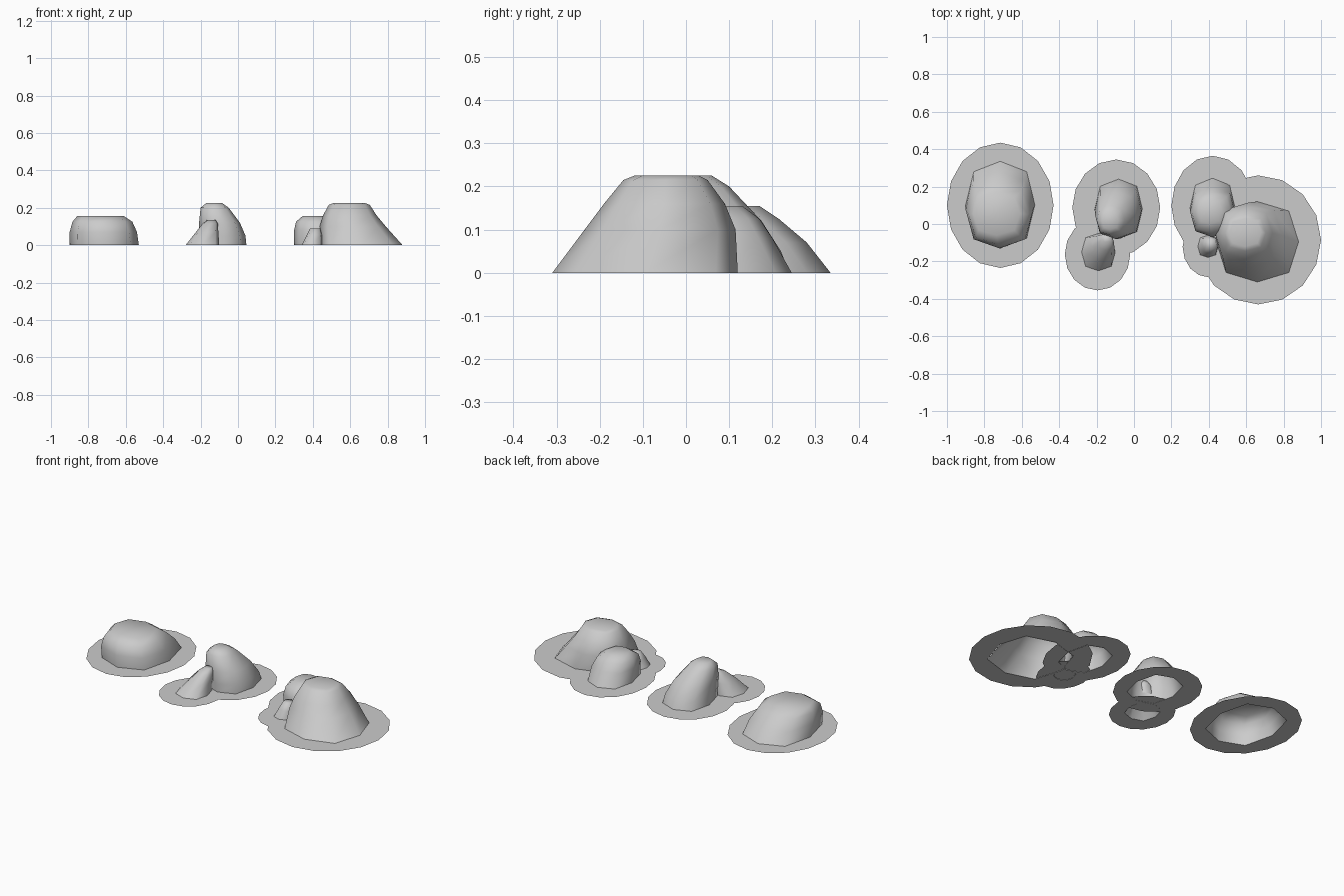
import bpy, bmesh, math

if "Cube" in bpy.data.objects:
    bpy.data.objects.remove(bpy.data.objects["Cube"])


def outline(box, n, bulge=1.0):
    """Polygon with n corners filling the box (x0, x1, y0, y1)."""
    x0, x1, y0, y1 = box
    pts = []
    for i in range(n):
        a = math.pi / 2 + 2 * math.pi * i / n
        k = bulge if i % 2 else 1.0
        pts.append(((x0 + x1) / 2 + (x1 - x0) / 2 * math.cos(a) * k,
                    (y0 + y1) / 2 + (y1 - y0) / 2 * math.sin(a) * k))
    return pts


def finish(bm, name, smooth):
    bmesh.ops.recalc_face_normals(bm, faces=bm.faces)
    mesh = bpy.data.meshes.new(name)
    bm.to_mesh(mesh)
    bm.free()
    for p in mesh.polygons:
        p.use_smooth = smooth
    obj = bpy.data.objects.new(name, mesh)
    bpy.context.collection.objects.link(obj)
    return obj


def rock(name, rings, n=8):
    """Open-bottomed boulder lofted through stacked outlines."""
    bm = bmesh.new()
    loops = [[bm.verts.new((x, y, r[4])) for x, y in outline(r[:4], n, 1.08)]
             for r in rings]
    for lo, hi in zip(loops, loops[1:]):
        for i in range(n):
            j = (i + 1) % n
            bm.faces.new((lo[i], lo[j], hi[j], hi[i]))
    bm.faces.new(loops[-1])
    finish(bm, name, True)


def skirt(name, inner, outer, z):
    """Flat ground ring around a boulder."""
    bm = bmesh.new()
    n = 16
    # The inner edge follows the eight-sided boulder base
    base = outline(inner, 8, 1.08)
    ins = []
    for i in range(8):
        a, b = base[i], base[(i + 1) % 8]
        ins += [a, ((a[0] + b[0]) / 2, (a[1] + b[1]) / 2)]
    vi = [bm.verts.new((x, y, z)) for x, y in ins]
    vo = [bm.verts.new((x, y, z)) for x, y in outline(outer, n)]
    for i in range(n):
        j = (i + 1) % n
        bm.faces.new((vo[i], vo[j], vi[j], vi[i]))
    obj = finish(bm, name, False)
    # Keep the ring facing upward
    if obj.data.polygons[0].normal.z < 0:
        obj.data.flip_normals()


# Each boulder: outer skirt box, then rings (x0, x1, y0, y1, z) from base to top
boulders = {
    "left_boulder": ((-1.0, -.43, -.235, .435), [
        (-.90, -.53, -.13, .335, 0), (-.90, -.54, -.13, .28, .07),
        (-.885, -.565, -.11, .215, .125), (-.86, -.61, -.06, .17, .155)]),
    "middle_boulder": ((-.33, .14, -.17, .345), [
        (-.21, .045, -.08, .24, 0), (-.21, .04, -.08, .22, .05),
        (-.208, .01, -.08, .175, .12), (-.20, -.05, -.06, .10, .20),
        (-.17, -.085, -.03, .06, .225)]),
    "middle_small_rock": ((-.37, -.02, -.355, .03), [
        (-.28, -.10, -.25, -.05, 0), (-.225, -.105, -.19, -.05, .07),
        (-.19, -.108, -.14, -.05, .115), (-.165, -.12, -.10, -.06, .135)]),
    "right_back_boulder": ((.20, .64, -.17, .365), [
        (.30, .54, -.07, .245, 0), (.30, .54, -.07, .20, .08),
        (.31, .52, -.05, .17, .125), (.345, .47, 0, .13, .155)]),
    "right_pebble": ((.26, .54, -.285, .04), [
        (.34, .45, -.18, -.06, 0), (.365, .45, -.16, -.065, .05),
        (.385, .44, -.135, -.08, .088)]),
    "right_large_boulder": ((.33, 1.0, -.43, .26), [
        (.44, .88, -.31, .12, 0), (.437, .79, -.235, .115, .10),
        (.455, .74, -.19, .09, .16), (.485, .705, -.145, .05, .215),
        (.51, .68, -.12, .03, .225)]),
}

for i, (name, (outer, rings)) in enumerate(boulders.items()):
    rock(name, rings)
    skirt(name + "_skirt", rings[0][:4], outer, 0.0005 * i)
